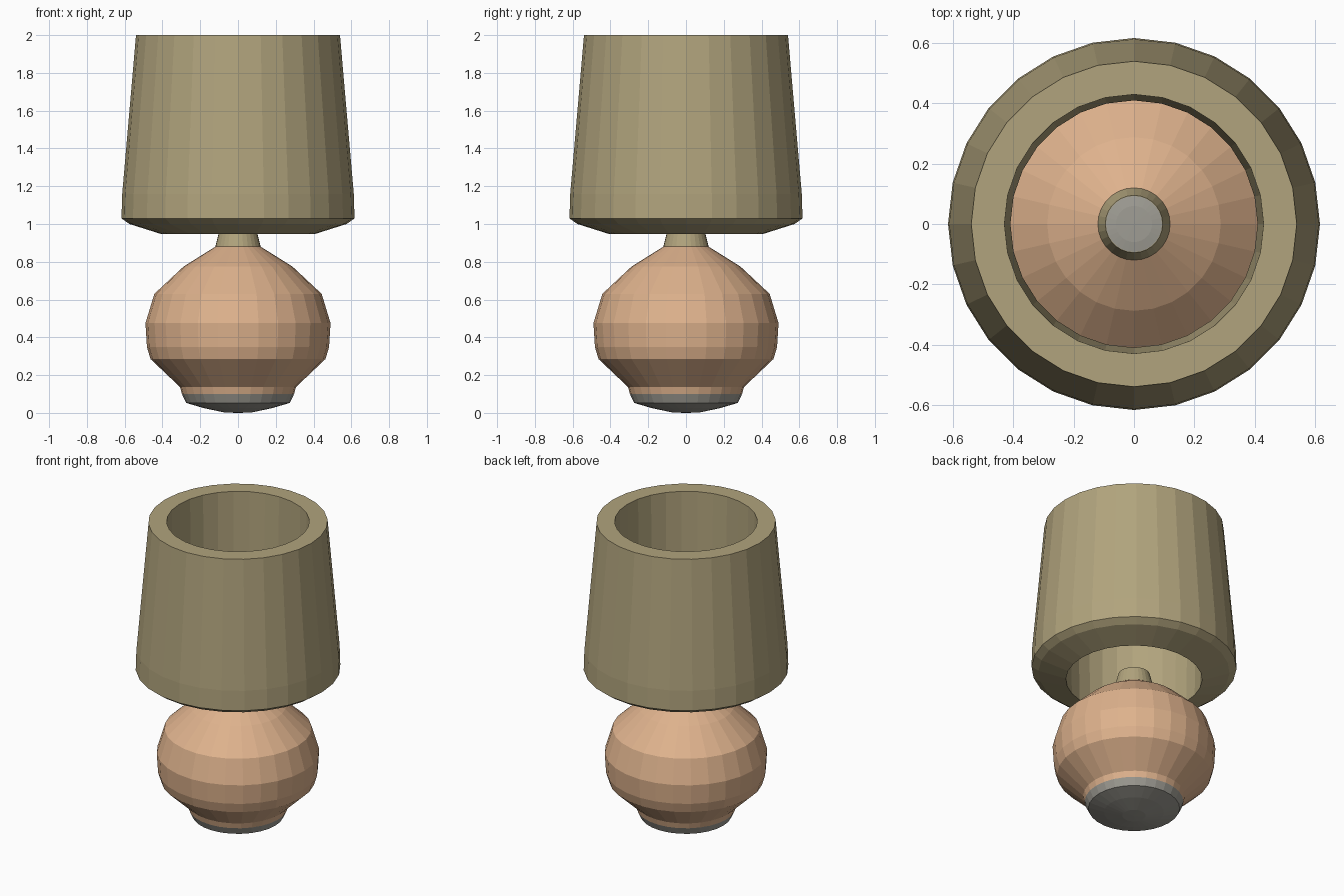
import bpy, bmesh, math

SIDES = 28

cube = bpy.data.objects.get("Cube")
if cube:
    bpy.data.objects.remove(cube, do_unlink=True)


def make_material(name, rgb):
    mat = bpy.data.materials.new(name)
    mat.use_nodes = True
    colour = (*rgb, 1.0)
    mat.diffuse_color = colour
    mat.node_tree.nodes["Principled BSDF"].inputs["Base Color"].default_value = colour
    return mat


def lathe(name, profile, mat, closed=False):
    """Spin a (radius, height) profile round the z axis, with flat faces."""
    bm = bmesh.new()
    verts = [bm.verts.new((0, r, z)) for r, z in profile]
    edges = [bm.edges.new(pair) for pair in zip(verts, verts[1:])]
    if closed:
        edges.append(bm.edges.new((verts[-1], verts[0])))
    bmesh.ops.spin(bm, geom=verts + edges, cent=(0, 0, 0), axis=(0, 0, 1),
                   angle=math.tau, steps=SIDES, use_merge=False)
    bmesh.ops.remove_doubles(bm, verts=bm.verts[:], dist=0.0005)
    bmesh.ops.recalc_face_normals(bm, faces=bm.faces[:])
    mesh = bpy.data.meshes.new(name)
    bm.to_mesh(mesh)
    bm.free()
    mesh.materials.append(mat)
    obj = bpy.data.objects.new(name, mesh)
    bpy.context.collection.objects.link(obj)
    return obj


olive = make_material("olive fabric", (0.44, 0.37, 0.205))
clay = make_material("orange clay", (0.73, 0.445, 0.265))
grey = make_material("warm grey", (0.35, 0.34, 0.30))

# Rounded foot under the body
lathe("foot", [(0, 0), (0.07, 0.002), (0.18, 0.025), (0.275, 0.053),
               (0.297, 0.10), (0, 0.10)], grey)

# Faceted vase body
lathe("body", [(0, 0.10), (0.297, 0.10), (0.307, 0.137), (0.463, 0.285),
               (0.482, 0.348), (0.49, 0.475), (0.443, 0.63),
               (0.288, 0.775), (0.12, 0.88), (0, 0.88)], clay)

# Tapered stem with a shallow cap on top
lathe("stem", [(0, 0.88), (0.12, 0.88), (0.095, 0.98), (0, 0.98)], olive)
lathe("stem_cap", [(0, 0.981), (0.093, 0.981), (0.06, 0.986), (0, 0.987)], grey)

# Thick hollow shade, open at both ends
lathe("shade", [(0.41, 0.948), (0.575, 1.0), (0.617, 1.03), (0.613, 1.16),
                (0.54, 2.0), (0.43, 2.0)], olive, closed=True)
